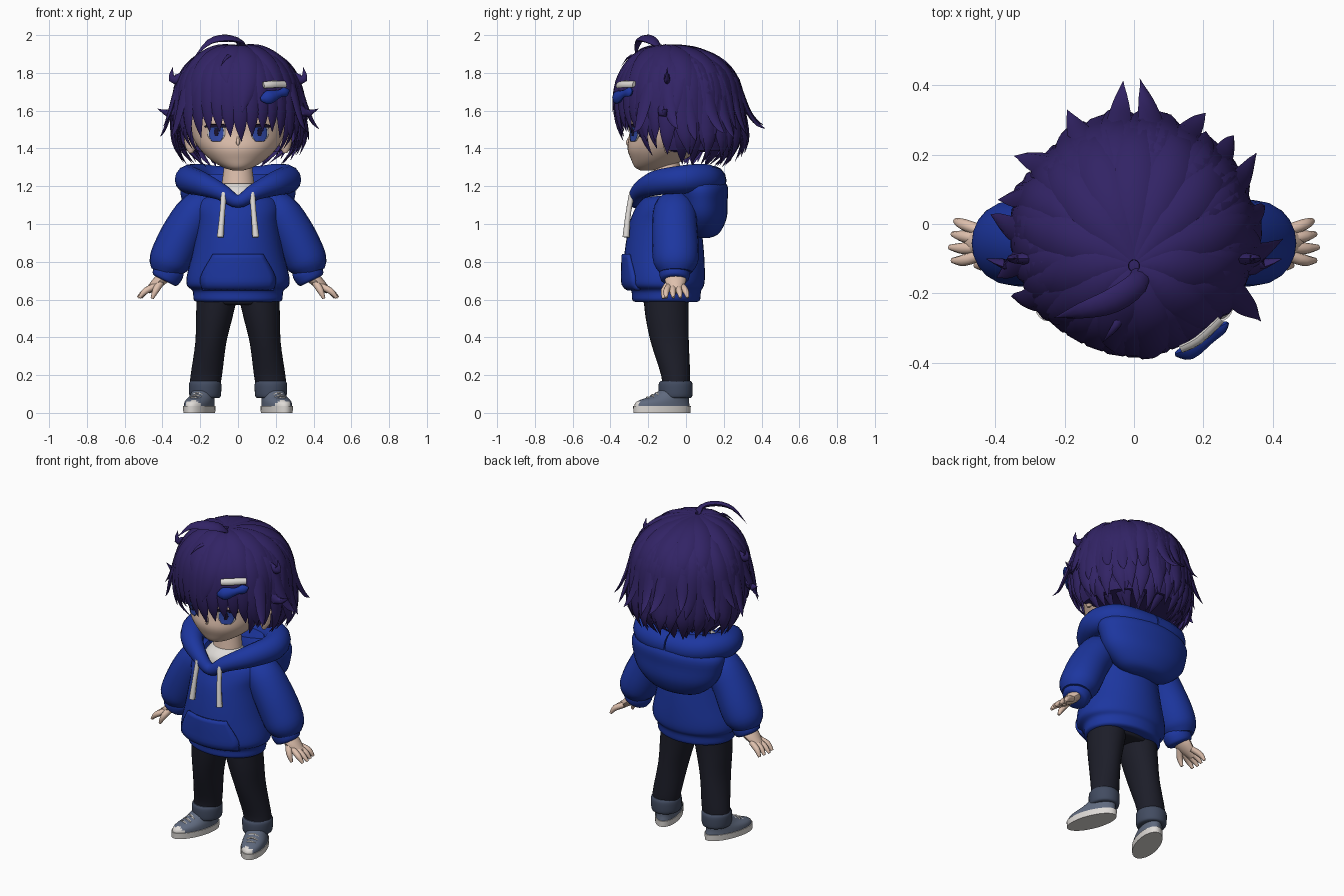
import bpy, bmesh, math, random
from mathutils import Vector, Matrix
from mathutils.bvhtree import BVHTree

random.seed(4)
if "Cube" in bpy.data.objects:
    bpy.data.objects.remove(bpy.data.objects["Cube"])
HEAD = Vector((0, -.04, 1.6))
FRONT = Vector((0, -1, 0))
UP = Vector((0, 0, 1))
SIDES = ((1, "left_"), (-1, "right_"))
made = []


def paint(name, *rgb):
    mat = bpy.data.materials.new(name)
    color = [(c / 255) ** 2.2 for c in rgb] + [1]
    mat.use_nodes = True
    mat.diffuse_color = color
    node = next(n for n in mat.node_tree.nodes if n.type == "BSDF_PRINCIPLED")
    node.inputs["Base Color"].default_value = color
    return mat


HAIR = paint("dark violet hair", 53, 40, 101)
BLUE = paint("royal blue cloth", 34, 57, 158)
PANTS = paint("black trousers", 34, 35, 45)
SKIN = paint("pale skin", 222, 191, 172)
SLATE = paint("slate cuff", 68, 77, 97)
SHOE = paint("grey canvas", 96, 106, 126)
WHITE = paint("off white", 222, 218, 214)
IRIS = paint("blue iris", 52, 74, 165)
LASH = paint("dark lash", 32, 26, 50)


def spline(rows, steps=4):
    """Smooth curve through rows of numbers."""
    out, last = [], len(rows) - 1
    for i in range(last):
        a, b, c, d = [Vector(rows[max(0, min(last, i + j))]) for j in (-1, 0, 1, 2)]
        for s in range(steps):
            t = s / steps
            out.append((b * 2 + (c - a) * t + (a * 2 - b * 5 + c * 4 - d) * t ** 2
                        + (b * 3 - a - c * 3 + d) * t ** 3) * .5)
    return out + [Vector(rows[-1])]


def bridge(bm, rings):
    """Skin a stack of closed rings and cap both ends."""
    rings = [[bm.verts.new(point) for point in ring] for ring in rings]
    count = len(rings[0])
    for low, high in zip(rings, rings[1:]):
        for i in range(count):
            j = (i + 1) % count
            bm.faces.new((low[i], low[j], high[j], high[i]))
    bm.faces.new(rings[0])
    bm.faces.new(rings[-1])


def loft(bm, rows, x=0, lean=0, sides=32, steps=4):
    """Stacked ellipses given as y, z, x radius, y radius."""
    angles = [math.tau * i / sides for i in range(sides)]
    bridge(bm, [[(x + lean * z + rx * math.cos(a), y + ry * math.sin(a), z) for a in angles]
                for y, z, rx, ry in spline(rows, steps)])


def tube(bm, rows, flat=1, axis=None, sides=8, steps=3):
    """Sweep along x, y, z, half width; flat scales the thickness."""
    path, rings = spline(rows, steps), []
    for i, row in enumerate(path):
        point = row.xyz
        ahead, behind = path[min(i + 1, len(path) - 1)], path[max(i - 1, 0)]
        along = (ahead.xyz - behind.xyz).normalized()
        out = axis or point - HEAD
        out = (out - along * out.dot(along)).normalized()
        across, width = along.cross(out), max(row[3], .001)
        angles = [math.tau * j / sides for j in range(sides)]
        rings.append([point + across * width * math.cos(a) + out * width * flat * math.sin(a)
                      for a in angles])
    bridge(bm, rings)


def finish(name, bm, *mats, side=1, place=None, rule=None):
    """Turn a bmesh into an object, mirrored for the right side."""
    if place:
        bm.transform(place)
    for vert in bm.verts:
        vert.co.x *= side
    bmesh.ops.recalc_face_normals(bm, faces=bm.faces)
    mesh = bpy.data.meshes.new(name)
    for face in bm.faces:
        face.smooth = True
        if rule:
            face.material_index = rule(face)
    bm.to_mesh(mesh)
    bm.free()
    for mat in mats:
        mesh.materials.append(mat)
    obj = bpy.data.objects.new(name, mesh)
    bpy.context.collection.objects.link(obj)
    made.append(obj)
    return obj


def part(name, builder, rows, mat, side=1, place=None, **options):
    bm = bmesh.new()
    builder(bm, rows, **options)
    return finish(name, bm, mat, side=side, place=place)


def decal(name, target, x, rows, lift, mat, thick=.004, columns=12):
    """Thin plate of z, half width rows laid on the front of a target."""
    tree = BVHTree.FromPolygons([vert.co for vert in target.data.vertices],
                                [face.vertices[:] for face in target.data.polygons])
    bm, grid = bmesh.new(), []
    for z, half in spline(rows):
        line = []
        for i in range(columns + 1):
            start = Vector((x + half * (2 * i / columns - 1), -2, z))
            hit = tree.ray_cast(start, -FRONT)[0]
            line.append(bm.verts.new((hit or start) + FRONT * lift))
        grid.append(line)
    for low, high in zip(grid, grid[1:]):
        for i in range(columns):
            bm.faces.new((low[i], low[i + 1], high[i + 1], high[i]))
    obj = finish(name, bm, mat)
    solid = obj.modifiers.new("thickness", "SOLIDIFY")
    solid.thickness, solid.offset = thick, 0


# Head, neck and shirt
head = part("head", loft, [(-.21, 1.283, .025, .03), (-.18, 1.3, .08, .09),
                           (-.15, 1.34, .145, .14), (-.11, 1.4, .205, .2),
                           (-.07, 1.48, .25, .23), (-.05, 1.6, .265, .25),
                           (-.05, 1.8, .2, .18), (-.05, 1.87, .05, .05)], SKIN, sides=40)
part("nose", tube, [(0, -.295, 1.47, .004), (0, -.308, 1.43, .01), (0, -.3, 1.415, .004)],
     SKIN, axis=FRONT)
part("neck", loft, [(-.1, 1.1, .1, .09), (-.1, 1.22, .085, .075), (-.1, 1.34, .07, .065)], SKIN)
part("shirt", loft, [(-.11, 1.08, .16, .13), (-.11, 1.17, .125, .12), (-.1, 1.215, .09, .085)],
     WHITE)

# Eyes and ears
for side, label in SIDES:
    for name, rows, lift, mat in (
            ("eye_white", [(1.44, .025), (1.47, .045), (1.52, .045)], .003, WHITE),
            ("iris", [(1.437, .022), (1.47, .038), (1.52, .034)], .006, IRIS),
            ("pupil", [(1.465, .006), (1.485, .012), (1.505, .008)], .009, LASH),
            ("lash", [(1.512, .058), (1.52, .06), (1.528, .04)], .009, LASH)):
        decal(label + name, head, .115 * side, rows, lift, mat)
    part(label + "ear", loft, [(-.1, 1.375, .01, .01), (-.09, 1.41, .03, .03),
                               (-.08, 1.47, .035, .045), (-.08, 1.51, .01, .02)],
         SKIN, side, x=.25, sides=14)

# Hair volume, open around the face
profile = spline([(1.938, .004, -.12), (1.92, .11, -.085), (1.86, .22, -.055),
                  (1.775, .287, -.045), (1.68, .313, -.045), (1.57, .322, -.045),
                  (1.47, .318, -.035), (1.39, .295, -.03), (1.3, .24, -.02)], 8)
bm = bmesh.new()
loft(bm, [(y, z, r, r) for z, r, y in profile[:-7:2]] + [(-.03, 1.38, .15, .15)],
     sides=48, steps=1)
centers = {face: face.calc_center_median() for face in bm.faces}
bmesh.ops.delete(bm, context="FACES",
                 geom=[face for face, c in centers.items() if c.y < -.1 and c.z < 1.57])
finish("hair_volume", bm, HAIR)


def lock(bm, angle, start, end, width, flick, sweep=0):
    """Pointed lock running from the crown over the hair volume."""
    rows = []
    for i in range(9):
        s = i / 8
        u = min((start + (end - start) * s) * 8, len(profile) - 1.01)
        z, r, y = profile[int(u)].lerp(profile[int(u) + 1], u % 1)
        r += .012 + flick * s ** 3
        z += max(flick, 0) * .6 * s ** 4
        turn = angle + sweep * s * s
        rows.append((r * math.sin(turn), y - r * math.cos(turn), z,
                     width * min(1, .35 + 2 * s) * (1 - s ** 4)))
    tube(bm, rows, .38, sides=6, steps=2)


def locks(name, count, edge, start, ends, width, flicks):
    """Row of locks around the head, leaving the front edge angle free."""
    bm = bmesh.new()
    for i in range(count):
        angle = edge + (math.tau - 2 * edge) * (i + .5) / count
        lock(bm, angle + random.uniform(-.06, .06), start, random.uniform(*ends), width,
             random.uniform(*flicks), random.uniform(-.18, .18))
    finish(name, bm, HAIR)


locks("back_locks", 24, 1.42, .6, (7.3, 8), .06, (0, .06))
locks("inner_back_locks", 18, 1.6, 4, (7.7, 8), .045, (-.1, -.02))
locks("middle_locks", 17, 1.1, .4, (5.4, 7), .052, (0, .04))
locks("crown_locks", 13, 0, 0, (3.4, 5), .07, (0, .015))
locks("hair_spikes", 14, .9, 1.5, (5.7, 7), .04, (.07, .13))

# Fringe and strands framing the face
bm = bmesh.new()
for i in range(-7, 8):
    angle = .19 * i
    end = 5.8 + .6 * abs(math.cos(angle * 3.4)) ** 3
    lock(bm, angle, .4, end, .06, -.025 if abs(i) < 5 else 0, .06)
for side, label in SIDES:
    lock(bm, .93 * side, 3, 7.3, .03, -.04)
    lock(bm, 1.1 * side, 3, 6.9, .03, -.04)
finish("fringe", bm, HAIR)
for side, label in SIDES:
    part(label + "curl", tube, [(.22, -.1, 1.83, .02), (.29, -.1, 1.775, .03),
                                (.35, -.1, 1.77, .02), (.345, -.1, 1.83, 0)],
         HAIR, side, flat=.6, axis=FRONT)
    part(label + "side_spike", tube, [(.27, -.12, 1.7, .03), (.35, -.12, 1.59, .03),
                                      (.425, -.1, 1.61, 0)], HAIR, side, flat=.6)
part("cowlick", tube, [(.02, -.12, 1.91, .02), (.01, -.17, 1.965, .034),
                       (-.06, -.22, 1.984, .038), (-.15, -.25, 1.965, .025),
                       (-.23, -.27, 1.885, 0)], HAIR, flat=.4)
part("small_cowlick", tube, [(0, -.2, 1.87, .01), (-.05, -.29, 1.89, .012),
                             (-.09, -.34, 1.84, 0)], HAIR, flat=.6)

# Hair clip
part("clip_body", tube, [(.12, -.375, 1.66, .01), (.16, -.365, 1.67, .037),
                         (.22, -.33, 1.69, .02), (.25, -.3, 1.7, .026), (.27, -.285, 1.71, .006)],
     BLUE, flat=.7)
part("clip_bar", tube, [(.135, -.36, 1.735, .018), (.185, -.335, 1.74, .02),
                        (.25, -.275, 1.74, .018)], WHITE, flat=.6)

# Hoodie body and pocket
torso = part("hoodie_body", loft, [(-.105, .588, .215, .165), (-.105, .6, .235, .18),
                                   (-.105, .645, .24, .185), (-.115, .675, .27, .21),
                                   (-.115, .73, .27, .215), (-.115, .85, .24, .21),
                                   (-.11, 1, .215, .19), (-.1, 1.08, .22, .17),
                                   (-.09, 1.13, .2, .15), (-.09, 1.15, .14, .11)],
             BLUE, sides=40)
decal("front_pocket", torso, 0, [(.655, .185), (.72, .195), (.84, .13)], .006, BLUE, .016)

# Hood lying on the back
half = [(.12, .125, 1.23, .08), (.21, .08, 1.24, .08), (.26, -.03, 1.235, .075),
        (.2, -.165, 1.215, .065), (.09, -.25, 1.17, .045)]
back = [(0, .135, 1.23, .08)]
other = [(-x, y, z, width) for x, y, z, width in reversed(half)]
part("hood_rim", tube, back + half + [(0, -.27, 1.12, .035)] + other + back,
     BLUE, axis=UP, sides=14, steps=5)
part("hood_pouch", loft, [(.09, .925, .08, .03), (.09, .95, .17, .085), (.085, 1.03, .26, .13),
                          (.08, 1.12, .295, .14), (.07, 1.2, .3, .15), (.05, 1.265, .22, .12)],
     BLUE)

part("hips", loft, [(-.105, .572, .16, .1), (-.105, .585, .2, .12), (-.105, .65, .21, .13)], PANTS)
for side, label in SIDES:
    part(label + "drawstring", tube, [(.075, -.285, 1.165, .016), (.083, -.305, 1.06, .014),
                                      (.094, -.318, .93, .018)], WHITE, side, axis=FRONT)
    # Sleeve, cuff and hand
    part(label + "sleeve", tube, [(.14, -.06, 1.1, .08), (.21, -.06, 1.07, .105),
                                  (.28, -.06, .97, .112), (.335, -.055, .86, .115),
                                  (.367, -.055, .79, .107), (.38, -.055, .745, .08)],
         BLUE, side, axis=FRONT, flat=1.08, sides=20)
    part(label + "cuff", tube, [(.36, -.06, .765, .075), (.368, -.06, .745, .082),
                                (.385, -.06, .71, .075), (.39, -.06, .7, .06)],
         BLUE, side, axis=FRONT, sides=20)
    bm = bmesh.new()
    tube(bm, [(.38, -.055, .73, .032), (.42, -.055, .695, .032), (.478, -.05, .645, .016)],
         1.7, FRONT, 12)
    for i in range(4):
        y = -.105 + .038 * i
        tube(bm, [(.44, y * .6 - .025, .67, .017), (.49, y * .9 - .01, .645, .017),
                  (.53 - .008 * abs(i - 1), y, .61, .008)], axis=FRONT)
    tube(bm, [(.41, -.085, .69, .02), (.435, -.115, .65, .018), (.455, -.12, .605, .008)],
         axis=FRONT)
    finish(label + "hand", bm, SKIN, side=side)

    # Trouser leg and rolled cuff
    part(label + "leg", loft, [(-.055, .14, .08, .075), (-.055, .2, .083, .077),
                               (-.085, .37, .082, .1), (-.1, .5, .096, .113),
                               (-.105, .61, .107, .12)], PANTS, side, x=.195, lean=-.137)
    part(label + "leg_cuff", loft, [(-.055, .078, .07, .075), (-.055, .09, .083, .088),
                                    (-.055, .15, .086, .09), (-.055, .168, .078, .08)],
         SLATE, side, x=.174)
    # Shoe with pale sole, toe cap and laces, turned outwards
    place = Matrix.Translation((.16, 0, 0)) @ Matrix.Rotation(.34, 4, "Z")
    part(label + "sole", loft, [(-.135, 0, .07, .158), (-.135, .036, .072, .16)],
         WHITE, side, place, steps=1)
    bm = bmesh.new()
    loft(bm, [(-.135, .03, .068, .155), (-.13, .06, .066, .145),
              (-.09, .09, .06, .105), (-.06, .13, .055, .07)])
    finish(label + "shoe_upper", bm, SHOE, WHITE, side=side, place=place,
           rule=lambda face: int(face.calc_center_median().y < -.25))
    bm = bmesh.new()
    for i in range(3):
        y, z = -.215 + .025 * i, .082 + .012 * i
        tube(bm, [(x, y, z - abs(x) * .4, .006) for x in (-.03, 0, .03)], axis=UP, sides=6)
    finish(label + "laces", bm, WHITE, side=side, place=place)

# Soft shading with kept creases
bpy.ops.object.select_all(action="DESELECT")
for obj in made:
    obj.select_set(True)
bpy.context.view_layer.objects.active = made[0]
bpy.ops.object.shade_smooth_by_angle(angle=.8)
